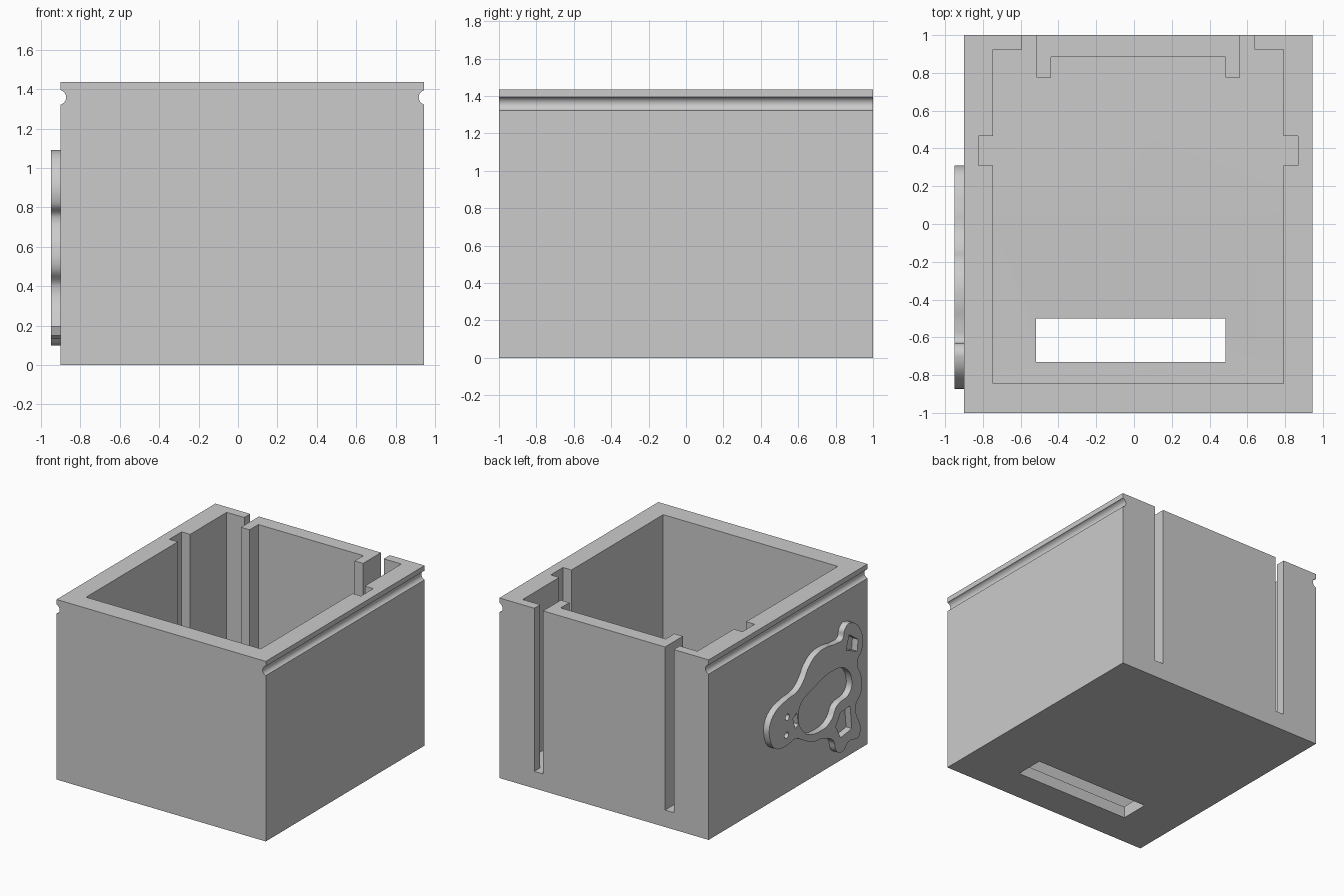
import bpy
import bmesh
from math import radians

cube = bpy.data.objects.get("Cube")
if cube:
    bpy.data.objects.remove(cube, do_unlink=True)

# Single plastic colour
grey = bpy.data.materials.new("light grey plastic")
grey.use_nodes = True
colour = (0.6, 0.6, 0.6, 1)
grey.diffuse_color = colour
grey.node_tree.nodes["Principled BSDF"].inputs["Base Color"].default_value = colour


def prism(name, outline, place, direction):
    """Extrude a flat outline; place maps each (u, v) pair to a 3D point."""
    bm = bmesh.new()
    base = bm.faces.new([bm.verts.new(place(u, v)) for u, v in outline])
    top = bmesh.ops.extrude_face_region(bm, geom=[base])["geom"]
    moved = [item for item in top if isinstance(item, bmesh.types.BMVert)]
    bmesh.ops.translate(bm, verts=moved, vec=direction)
    bmesh.ops.recalc_face_normals(bm, faces=bm.faces)
    mesh = bpy.data.meshes.new(name)
    bm.to_mesh(mesh)
    bm.free()
    obj = bpy.data.objects.new(name, mesh)
    bpy.context.collection.objects.link(obj)
    return obj


def rectangle(left, right, low, high):
    return [(left, low), (right, low), (right, high), (left, high)]


def cut(target, cutter):
    """Subtract a cutter from the target and remove the cutter."""
    modifier = target.modifiers.new("cut", "BOOLEAN")
    modifier.operation = "DIFFERENCE"
    modifier.solver = "EXACT"
    modifier.object = cutter
    bpy.context.view_layer.objects.active = target
    bpy.ops.object.modifier_apply(modifier=modifier.name)
    bpy.data.objects.remove(cutter, do_unlink=True)


# Solid body of the box
LEFT, RIGHT, HEIGHT = -0.9, 0.945, 1.435
MIDDLE = (LEFT + RIGHT) / 2
FLOOR, LOW_FLOOR = 0.135, 0.09
box = prism("box_body", rectangle(LEFT, RIGHT, -1, 1),
            lambda x, y: (x, y, 0), (0, 0, HEIGHT))
box.data.materials.append(grey)

# Plan of the inside: right half, with side groove, rear slot and guide tab
half_plan = [(0.77, -0.845), (0.77, 0.31), (0.845, 0.31), (0.845, 0.465),
             (0.77, 0.465), (0.77, 0.925), (0.615, 0.925), (0.615, 1.1),
             (0.538, 1.1), (0.538, 0.775), (0.463, 0.775), (0.463, 0.885)]
plan = [(MIDDLE + x, y) for x, y in half_plan]
plan += [(MIDDLE - x, y) for x, y in reversed(half_plan)]
cut(box, prism("cavity_cutter", plan, lambda x, y: (x, y, FLOOR), (0, 0, 2)))

# Floor sloping down towards the front opening
ramp = [(0.045, FLOOR), (-0.73, LOW_FLOOR), (-0.845, LOW_FLOOR),
        (-0.845, 0.5), (0.045, 0.5)]
cut(box, prism("ramp_cutter", ramp, lambda y, z: (MIDDLE - 0.77, y, z), (1.54, 0, 0)))

# Rectangular opening through the floor
cut(box, prism("opening_cutter", rectangle(-0.52, 0.485, -0.73, -0.5),
               lambda x, y: (x, y, -0.1), (0, 0, 0.5)))

# Round rail grooves under the rim on both sides
for x in (LEFT - 0.01, RIGHT + 0.01):
    bpy.ops.mesh.primitive_cylinder_add(vertices=32, radius=0.038, depth=3,
                                        location=(x, 0, 1.358),
                                        rotation=(radians(90), 0, 0))
    cut(box, bpy.context.object)

bpy.ops.object.select_all(action="DESELECT")
box.select_set(True)
bpy.context.view_layer.objects.active = box
bpy.ops.object.shade_smooth_by_angle(angle=radians(25))

# Raised bird emblem lying on its side: outlines given as (y, z)
silhouette = [(.25, .46), (.3, .55), (.3, .66), (.23, .74), (.09, .78),
              (-.05, .8), (-.13, .86), (-.19, .94), (-.29, 1), (-.41, 1.01),
              (-.54, .99), (-.62, 1), (-.64, 1.06), (-.7, 1.09), (-.85, .97),
              (-.86, .82), (-.8, .75), (-.85, .61), (-.85, .49), (-.78, .4),
              (-.83, .15), (-.69, .15), (-.62, .1), (-.54, .13), (-.5, .23),
              (-.36, .3), (-.24, .32), (-.12, .38), (-.02, .43), (.06, .42),
              (.16, .42)]
belly = [(-.07, .65), (-.27, .75), (-.49, .79), (-.65, .75), (-.73, .63),
         (-.71, .54), (-.54, .49), (-.48, .41), (-.36, .37), (-.12, .45)]
upper_foot = [(-.66, .89), (-.7, 1), (-.81, .92), (-.8, .83)]
lower_foot = [(-.53, .33), (-.59, .42), (-.71, .43), (-.73, .24), (-.59, .22)]
beak = [(-.02, .51), (.01, .6), (-.04, .63), (-.06, .53)]


def eye(y, z, size=0.025):
    return [(y + size, z), (y, z + size), (y - size, z), (y, z - size)]


def add_loop(curve, points, handle):
    spline = curve.splines.new("BEZIER")
    spline.bezier_points.add(len(points) - 1)
    spline.use_cyclic_u = True
    for knot, (y, z) in zip(spline.bezier_points, points):
        knot.co = (y, z, 0)
        knot.handle_left_type = knot.handle_right_type = handle


curve = bpy.data.curves.new("bird_emblem", "CURVE")
curve.dimensions = "2D"
curve.fill_mode = "BOTH"
curve.resolution_u = 5
curve.extrude = 0.0275
for loop in (silhouette, belly, eye(.08, .64), eye(.09, .5)):
    add_loop(curve, loop, "AUTO")
for loop in (upper_foot, lower_foot, beak):
    add_loop(curve, loop, "VECTOR")

emblem = bpy.data.objects.new("bird_emblem", curve)
bpy.context.collection.objects.link(emblem)
emblem.location.x = LEFT - 0.0225
emblem.rotation_euler = (radians(90), 0, radians(90))
curve.materials.append(grey)

# Turn the emblem into a mesh with crisp rims
bpy.ops.object.select_all(action="DESELECT")
emblem.select_set(True)
bpy.context.view_layer.objects.active = emblem
bpy.ops.object.convert(target="MESH")
bpy.ops.object.shade_smooth_by_angle(angle=radians(30))
